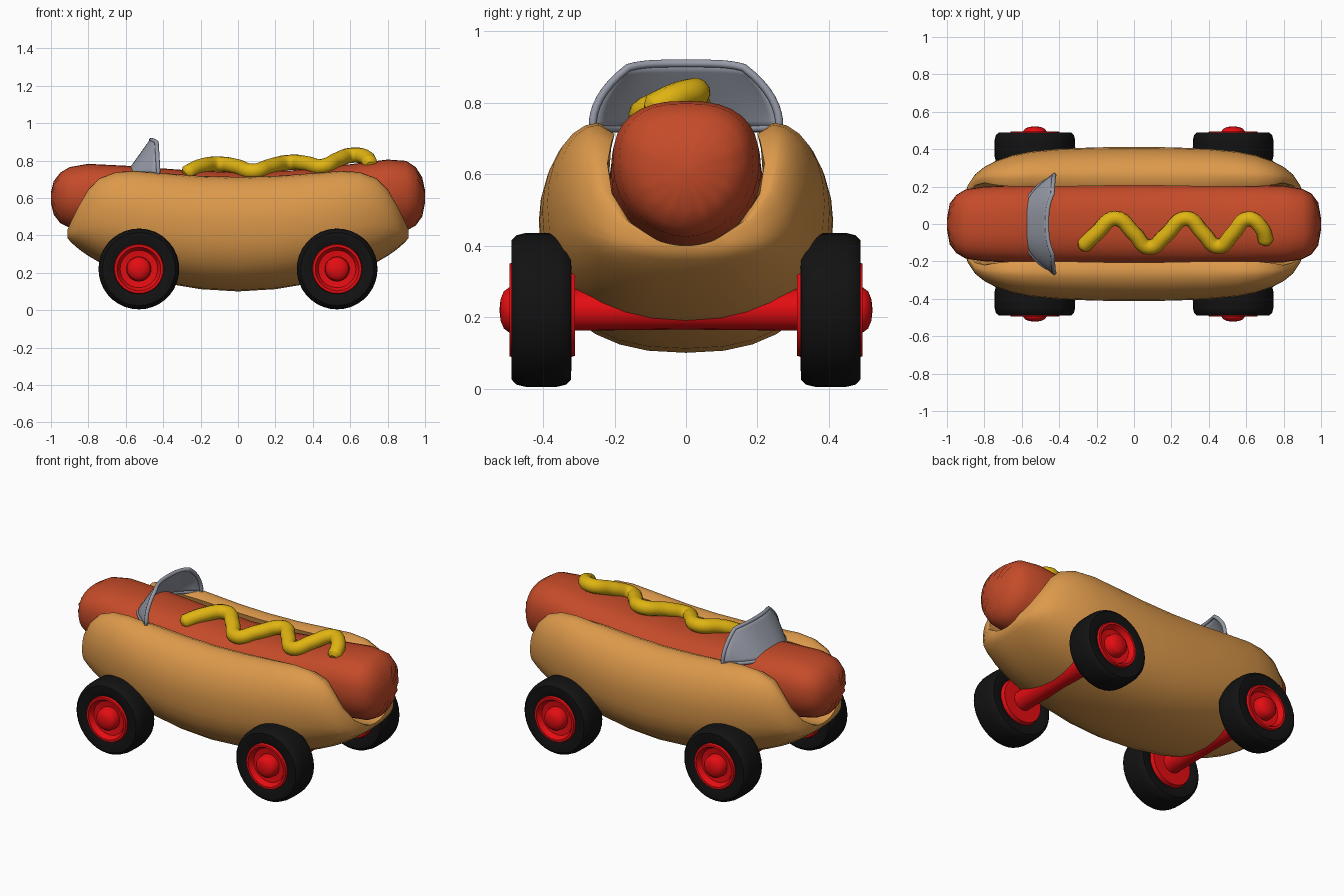
import bpy, bmesh, math
from math import sin, cos, pi

if "Cube" in bpy.data.objects:
    bpy.data.objects.remove(bpy.data.objects["Cube"])


def material(name, rgb):
    m = bpy.data.materials.new(name)
    m.diffuse_color = (*rgb, 1)
    m.use_nodes = True
    m.node_tree.nodes["Principled BSDF"].inputs["Base Color"].default_value = m.diffuse_color
    return m


BUN = material("toasted bun", (0.72, 0.32, 0.07))
MEAT = material("sausage red", (0.56, 0.07, 0.022))
MUSTARD = material("mustard yellow", (0.75, 0.46, 0.006))
GREY = material("windshield grey", (0.31, 0.33, 0.39))
RED = material("wheel red", (0.78, 0.004, 0.006))
BLACK = material("tyre black", (0.006, 0.006, 0.006))


def finish(name, bm, mat, angle=50):
    bmesh.ops.remove_doubles(bm, verts=bm.verts, dist=1e-5)
    bmesh.ops.recalc_face_normals(bm, faces=bm.faces)
    me = bpy.data.meshes.new(name)
    bm.to_mesh(me)
    bm.free()
    me.materials.append(mat)
    ob = bpy.data.objects.new(name, me)
    bpy.context.collection.objects.link(ob)
    bpy.ops.object.select_all(action='DESELECT')
    ob.select_set(True)
    bpy.context.view_layer.objects.active = ob
    bpy.ops.object.shade_smooth_by_angle(angle=math.radians(angle))
    return ob


def loft(name, rings, mat, caps=True, angle=50):
    bm = bmesh.new()
    vs = [[bm.verts.new(p) for p in r] for r in rings]
    n = len(rings[0])
    for a, b in zip(vs, vs[1:]):
        for i in range(n):
            j = (i + 1) % n
            bm.faces.new((a[i], a[j], b[j], b[i]))
    if caps:
        bm.faces.new(vs[0])
        bm.faces.new(vs[-1])
    return finish(name, bm, mat, angle)


def lathe(name, profile, x, z, side, mat, caps=True, n=36):
    # profile of (radius, y) spun about a sideways axle
    rings = [[(x + r * cos(2 * pi * i / n), y * side, z + r * sin(2 * pi * i / n))
              for i in range(n)] for r, y in profile]
    return loft(name, rings, mat, caps, 40)


def tube(name, pts, radius, mat, kind, cyclic=False, radii=None):
    cu = bpy.data.curves.new(name, 'CURVE')
    cu.dimensions = '3D'
    cu.bevel_depth = radius
    cu.bevel_resolution = 4
    cu.resolution_u = 6
    cu.use_fill_caps = True
    if kind == 'BEZIER':
        sp = cu.splines.new('BEZIER')
        sp.bezier_points.add(len(pts) - 1)
        for i, (p, co) in enumerate(zip(sp.bezier_points, pts)):
            p.co = co
            p.handle_left_type = p.handle_right_type = 'AUTO'
            p.radius = radii[i] if radii else 1
    else:
        sp = cu.splines.new('POLY')
        sp.points.add(len(pts) - 1)
        for p, co in zip(sp.points, pts):
            p.co = (*co, 1)
    sp.use_cyclic_u = cyclic
    cu.materials.append(mat)
    ob = bpy.data.objects.new(name, cu)
    bpy.context.collection.objects.link(ob)
    return ob


# Bun: U-shaped sections lofted along x
def bun_section(x, w, b, t):
    c, R = 0.62, 0.22
    phi = math.acos(max(-0.42, min(1, (c - (t - 0.015)) / R)))
    lip = R * sin(min(phi, pi / 2)) + 0.025
    w = max(w, lip + 0.01)
    zm = b + 0.6 * (t - b)
    half = []
    for k in range(9):
        a = k / 8 * pi / 2
        half.append((w * max(0, sin(a)) ** 0.83, zm - (zm - b) * max(0, cos(a)) ** 0.83))
    for k in range(1, 7):
        a = k / 6 * pi / 2
        half.append((lip + (w - lip) * cos(a), zm + (t - zm) * sin(a)))
    for k in range(8):
        f = phi * (1 - k / 7)
        half.append((R * sin(f), c - R * cos(f)))
    pts = half + [(-y, z) for y, z in half[-2:0:-1]]
    return [(x, y, z) for y, z in pts]


shape = [(0, .412, .10, .712), (.2, .41, .112, .717), (.4, .402, .145, .732),
         (.55, .388, .182, .744), (.65, .368, .215, .738), (.74, .337, .255, .705),
         (.80, .305, .29, .645), (.85, .265, .325, .56), (.89, .205, .36, .48), (.912, .12, .385, .43)]
full = [(-x, w, b, t) for x, w, b, t in shape[:0:-1]] + shape
loft("bun", [bun_section(*s) for s in full], BUN)

# Sausage: (x, top, bottom, half width), with puckered tips
sausage = [(-1, .63, .57, .03), (-.985, .69, .51, .11), (-.95, .735, .465, .155),
           (-.9, .765, .44, .185), (-.8, .782, .42, .2), (-.6, .772, .39, .208),
           (-.3, .75, .36, .213), (0, .737, .35, .215), (.3, .748, .36, .213),
           (.6, .78, .395, .21), (.8, .805, .415, .205), (.9, .798, .425, .188),
           (.95, .765, .452, .162), (.985, .71, .5, .115), (1, .64, .575, .03)]
rings = []
for x, t, b, w in sausage:
    zc = b + 0.56 * (t - b)
    ring = []
    for i in range(32):
        a = 2 * pi * i / 32
        e = 2 / 2.5 if sin(a) > 0 else 1
        y = math.copysign(abs(cos(a)) ** e, cos(a)) * w
        s = math.copysign(abs(sin(a)) ** e, sin(a))
        z = zc + s * ((t - zc) if s > 0 else (zc - b))
        dent = 0.01 if abs(x) == .985 and i % 2 else 0
        ring.append((x - math.copysign(dent, x), y, z))
    rings.append(ring)
loft("sausage", rings, MEAT, angle=60)

# Mustard squiggle
squiggle = [(-.285, -.125, .725), (-.27, -.115, .735), (-.2, -.05, .768), (-.1, .03, .78),
            (0, -.05, .765), (.08, -.125, .742), (.17, -.06, .768), (.28, .03, .79),
            (.37, -.05, .782), (.45, -.12, .768), (.53, -.05, .802), (.61, .028, .828),
            (.68, -.02, .818), (.705, -.09, .785), (.708, -.108, .775)]
tube("mustard", squiggle, 0.041, MUSTARD, 'BEZIER', radii=[.5] + [1] * 13 + [.5])


# Curved windshield panel and rim
def glass(u, v):
    hw = 0.262 - 0.1 * v ** 2.2
    x0 = -0.595 + 0.17 * abs(u) ** 2.6
    x1 = -0.465 + 0.03 * abs(u) ** 2.6
    z = 0.728 + v * (0.182 - 0.012 * u ** 4)
    return (x0 + (x1 - x0) * v, u * hw, z)


NU, NV = 20, 8
bm = bmesh.new()
grid = [[bm.verts.new(glass(-1 + 2 * i / NU, j / NV)) for i in range(NU + 1)] for j in range(NV + 1)]
for j in range(NV):
    for i in range(NU):
        bm.faces.new((grid[j][i], grid[j][i + 1], grid[j + 1][i + 1], grid[j + 1][i]))
panel = finish("windshield", bm, GREY)
mod = panel.modifiers.new("thickness", 'SOLIDIFY')
mod.thickness = 0.012
mod.offset = 0
us = [-1 + 2 * i / NU for i in range(NU + 1)]
vs = [j / NV for j in range(1, NV)]
edge = ([glass(u, 0) for u in us] + [glass(1, v) for v in vs]
        + [glass(u, 1) for u in reversed(us)] + [glass(-1, v) for v in reversed(vs)])
tube("windshield_rim", edge, 0.011, GREY, 'POLY', cyclic=True)

# Wheels and axles
tyre = [(.13, .335), (.165, .321), (.195, .322), (.209, .335), (.215, .36), (.216, .405),
        (.215, .45), (.209, .475), (.195, .488), (.165, .489), (.13, .478), (.13, .335)]
hub = [(.002, .31), (.128, .31), (.135, .33), (.135, .475), (.13, .494), (.117, .494),
       (.1, .465), (.066, .46), (.063, .495), (.052, .51), (.03, .519), (.002, .522)]
for x, end in ((-.53, "front"), (.53, "rear")):
    for side, hand in ((-1, "left"), (1, "right")):
        lathe(f"{end}_{hand}_tyre", tyre, x, .22, side, BLACK, caps=False)
        lathe(f"{end}_{hand}_hub", hub, x, .22, side, RED)
    lathe(f"{end}_axle", [(.058, -.32), (.055, 0), (.058, .32)], x, .22, 1, RED, n=20)
